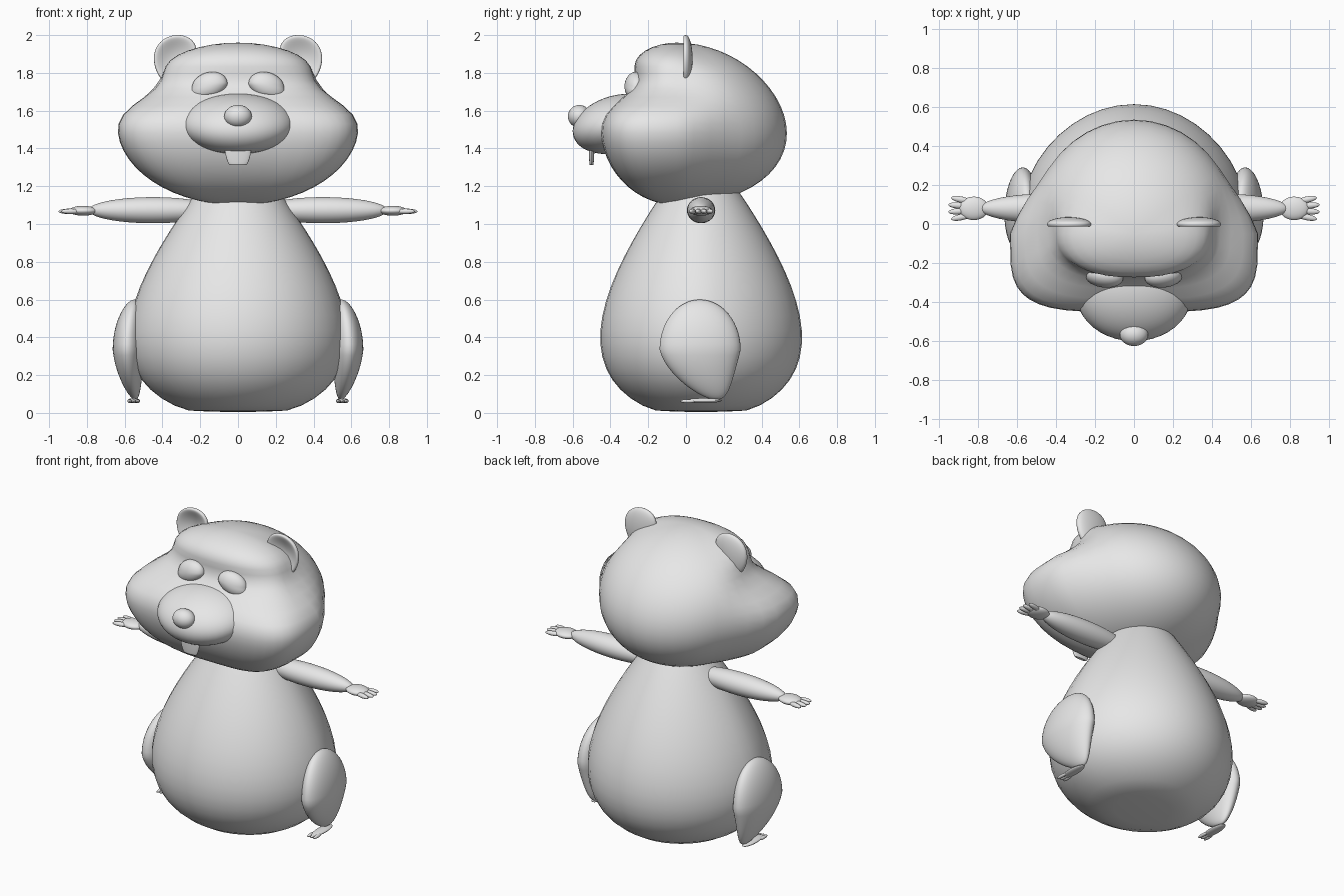
import bpy, bmesh, math
from mathutils import Matrix, Euler, Vector

starter = bpy.data.objects.get("Cube")
if starter:
    bpy.data.objects.remove(starter)

GREY = (0.8, 0.8, 0.8, 1)
material = bpy.data.materials.new("plain grey")
material.use_nodes = True
material.diffuse_color = GREY
material.node_tree.nodes["Principled BSDF"].inputs["Base Color"].default_value = GREY


def rounded_part(name, location, radii, shape=None, rotation=(0, 0, 0), paired=False):
    """Unit sphere, reshaped by a rule, then scaled, turned and placed."""
    bm = bmesh.new()
    bmesh.ops.create_uvsphere(bm, u_segments=40, v_segments=28, radius=1)
    if shape:
        for vert in bm.verts:
            vert.co = shape(*vert.co)
    placement = Matrix.LocRotScale(Vector(location), Euler(rotation), Vector(radii))
    bmesh.ops.transform(bm, matrix=placement, verts=bm.verts)
    bmesh.ops.recalc_face_normals(bm, faces=bm.faces)
    for face in bm.faces:
        face.smooth = True
    mesh = bpy.data.meshes.new(name)
    bm.to_mesh(mesh)
    bm.free()
    mesh.materials.append(material)
    part = bpy.data.objects.new(name, mesh)
    bpy.context.collection.objects.link(part)
    if paired:
        mirror = part.modifiers.new("Mirror", "MIRROR")
        mirror.use_mirror_merge = False
    return part


def pear(x, y, z):
    # Wide at the base, narrow at the neck, slimmer behind, nearly flat underside
    swell = 0.9 - z / 2
    slim = 1 - 0.1 * max(y, 0)
    floor = 0.1 * (x * x + y * y) - 0.95
    return Vector((x * swell * slim, y * swell, max(z, floor)))


def cheeky_head(x, y, z):
    # Round skull behind; in front, squared cheeks below a pinched eye level
    pinch = math.exp(-((z - 0.5) / 0.3) ** 2)
    cheek = 0.2 - 0.3 * pinch
    radius = max(math.hypot(x, y), 0.001)
    if y >= 0:
        fade = max(0, 1 - 2 * y / radius)
        return Vector((x * (1 + cheek * fade), y * (1 - 0.12 * z), z))
    squareness = 0.5 + 0.35 * min(1, max(0, 2 * z - 0.2))
    across = math.copysign(abs(x / radius) ** squareness, x)
    forward = abs(y / radius) ** squareness
    front_depth = 0.7 * (1 - 0.36 * pinch)
    return Vector((across * radius * (1 + cheek), -forward * radius * front_depth, z))


def sloped_muzzle(x, y, z):
    return Vector((x, y, z + y / 4))


def flat_bottomed(x, y, z):
    return Vector((x, y, max(z, -0.75)))


def drooping(x, y, z):
    # Lower edge flattened and drawn toward the outer corner
    below = max(0, -z)
    return Vector((x + below / 4, y, max(z, -0.7) - 0.15 * x))


def cupped(x, y, z):
    # Rounded back, raised rim and hollow front, narrower at the root
    hollow = y if y > 0 else 2 * y + 2.6 * y * y
    return Vector((x * (1 + z / 5) - 0.15 * z, hollow, z))


def haunch(x, y, z):
    # Tapers backward and down to the ankle and curls in against the body
    below = min(z, 0)
    taper = 1 + 0.3 * below
    return Vector((x * taper - 0.35 * z * z, y * taper + 0.4 * below * below, z))


# Torso and head
rounded_part("body", (0, 0.08, 0.67), (0.575, 0.53, 0.7), pear)
rounded_part("head", (0, -0.05, 1.53), (0.535, 0.58, 0.43), cheeky_head)

# Face
rounded_part("muzzle", (0, -0.36, 1.53), (0.295, 0.24, 0.155), sloped_muzzle)
rounded_part("nose", (0, -0.565, 1.57), (0.073, 0.06, 0.06))
rounded_part("front_teeth", (0, -0.5, 1.41), (0.07, 0.015, 0.13), flat_bottomed)
rounded_part("eyes", (0.15, -0.27, 1.73), (0.095, 0.055, 0.075), drooping,
             rotation=(-0.15, 0, 0.15), paired=True)
rounded_part("ears", (0.335, 0, 1.87), (0.11, 0.035, 0.13), cupped, paired=True)

# Arms and flat hands
rounded_part("arms", (0.45, 0.08, 1.073), (0.34, 0.075, 0.069), paired=True)
rounded_part("hands", (0.82, 0.08, 1.07), (0.075, 0.06, 0.026), paired=True)
for number in range(4):
    spread = (number - 1.5) / 1.5
    rounded_part("fingers_" + str(number + 1),
                 (0.9 - 0.015 * spread ** 2, 0.08 + 0.045 * spread, 1.067),
                 (0.052, 0.016, 0.014), rotation=(0, 0, spread / 5), paired=True)

# Legs and thin feet
rounded_part("legs", (0.578, 0.075, 0.335), (0.085, 0.215, 0.265), haunch,
             rotation=(0, 0, 0.05), paired=True)
rounded_part("feet", (0.552, 0.09, 0.065), (0.033, 0.1, 0.013), paired=True)
for number in range(3):
    rounded_part("toes_" + str(number + 1), (0.53 + 0.022 * number, 0.01, 0.062),
                 (0.011, 0.04, 0.01), paired=True)
